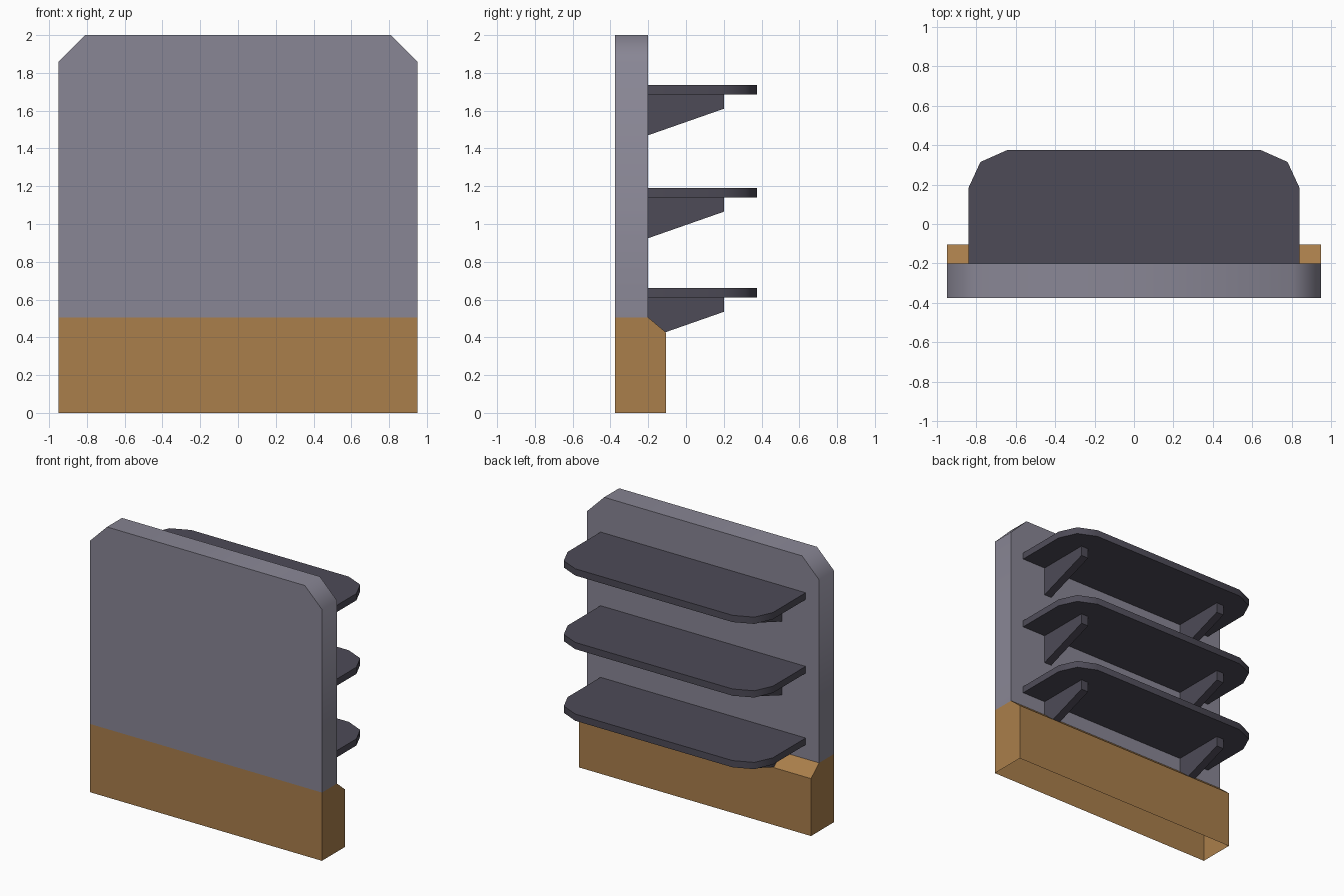
import bpy, bmesh, math
from mathutils import Vector

if "Cube" in bpy.data.objects:
    bpy.data.objects.remove(bpy.data.objects["Cube"])


def material(name, rgb):
    m = bpy.data.materials.new(name)
    m.diffuse_color = (*rgb, 1)
    m.use_nodes = True
    m.node_tree.nodes["Principled BSDF"].inputs["Base Color"].default_value = m.diffuse_color
    return m


PANEL = material("panel_grey", (0.25, 0.24, 0.30))
SHELF = material("shelf_dark", (0.075, 0.07, 0.095))
BASE = material("base_brown", (0.40, 0.21, 0.07))


def prism(name, profile, depth, mat, open_sides=()):
    """Extrude a 3D outline by a vector; open_sides are face normals to remove."""
    bm = bmesh.new()
    cap = bm.faces.new([bm.verts.new(p) for p in profile])
    new = bmesh.ops.extrude_face_region(bm, geom=[cap], use_keep_orig=True)["geom"]
    moved = [g for g in new if isinstance(g, bmesh.types.BMVert)]
    bmesh.ops.translate(bm, verts=moved, vec=depth)
    bmesh.ops.recalc_face_normals(bm, faces=bm.faces[:])
    bm.normal_update()
    gone = [f for f in bm.faces
            if any(f.normal.dot(Vector(n)) > 0.99 for n in open_sides)]
    bmesh.ops.delete(bm, geom=gone, context='FACES')
    mesh = bpy.data.meshes.new(name)
    bm.to_mesh(mesh)
    bm.free()
    mesh.materials.append(mat)
    ob = bpy.data.objects.new(name, mesh)
    bpy.context.collection.objects.link(ob)
    return ob


def smooth(ob):
    bpy.ops.object.select_all(action='DESELECT')
    ob.select_set(True)
    bpy.context.view_layer.objects.active = ob
    bpy.ops.object.shade_smooth_by_angle(angle=math.radians(48))


def mirrored(half):
    """Complete a right-hand outline with its mirror image in x."""
    return half + [(-a, b) for a, b in reversed(half)]


FRONT, WALL, FOOT = -0.375, -0.20, -0.105
JOIN = 0.505

# Base: hollow shell, open underneath and where it meets the panel
base_profile = [(FRONT, 0), (FOOT, 0), (FOOT, 0.425), (WALL, JOIN), (FRONT, JOIN)]
prism("base", [(-0.95, y, z) for y, z in base_profile], (1.9, 0, 0), BASE,
      open_sides=[(0, 0, -1), (0, 0, 1)])

# Upright panel with clipped top corners
panel = mirrored([(0.95, JOIN), (0.95, 1.86), (0.81, 2.0)])
smooth(prism("back_panel", [(x, FRONT, z) for x, z in panel],
             (0, WALL - FRONT, 0), PANEL, open_sides=[(0, 0, -1)]))

# Shelves, each carried by two tapered brackets
shelf = mirrored([(0.84, WALL), (0.84, 0.185), (0.78, 0.315), (0.645, 0.375)])
bracket = [(WALL, 0), (0.20, 0), (0.20, -0.075), (WALL, -0.215)]
THICK = 0.06
for level, z0 in zip(("lower", "middle", "upper"), (0.61, 1.14, 1.685)):
    smooth(prism(f"{level}_shelf", [(x, y, z0) for x, y in shelf],
                 (0, 0, 0.05), SHELF))
    for side, x0 in (("left", -0.645), ("right", 0.645 - THICK)):
        prism(f"{level}_{side}_bracket", [(x0, y, z0 + z) for y, z in bracket],
              (THICK, 0, 0), SHELF)
